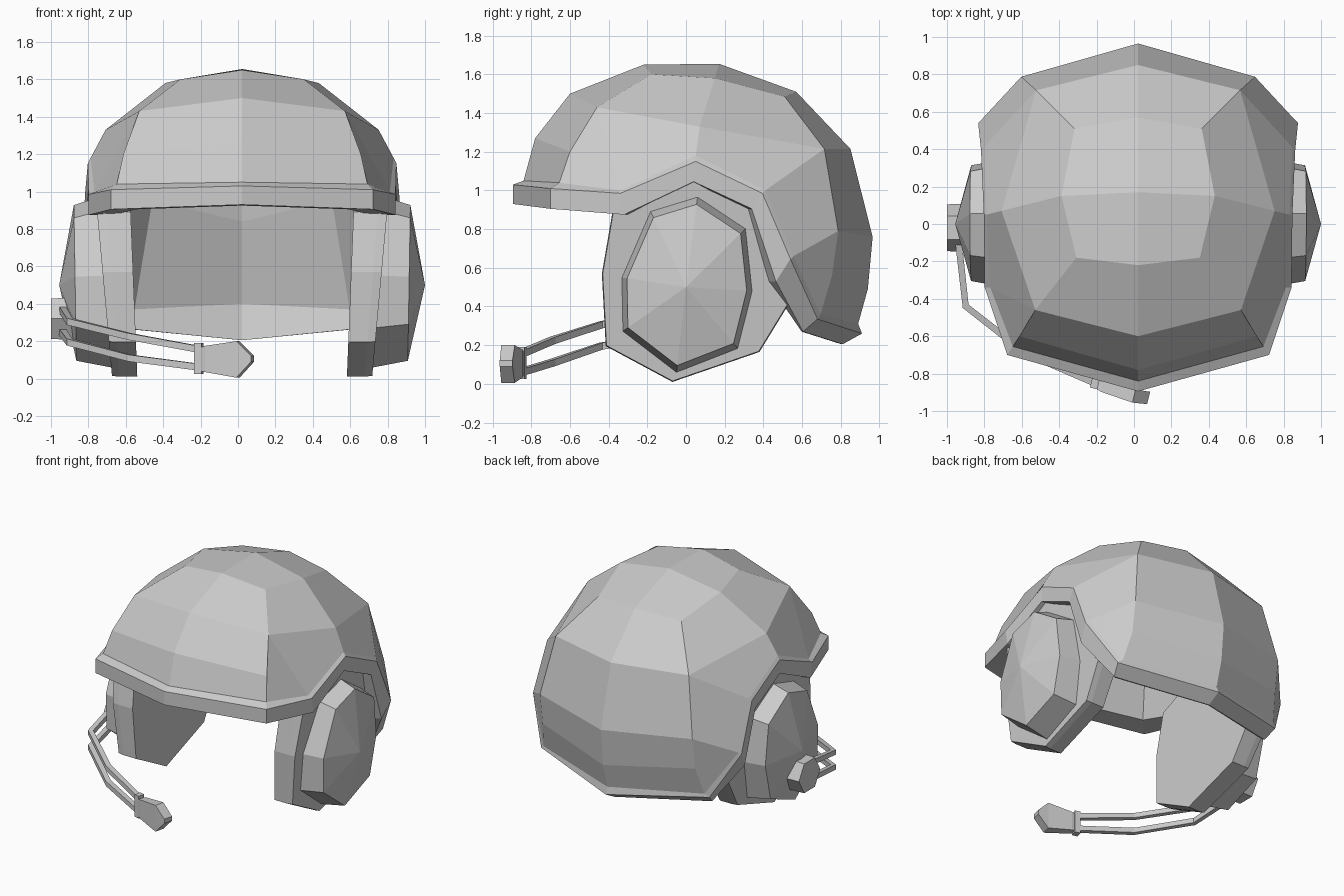
import bpy, bmesh, math
from mathutils import Vector

cube = bpy.data.objects.get("Cube")
if cube:
    bpy.data.objects.remove(cube, do_unlink=True)

MID = 0.022  # the symmetry plane sits slightly off centre because of the microphone

grey = bpy.data.materials.new("plain grey")
grey.use_nodes = True
TINT = (0.6, 0.6, 0.6, 1)
grey.diffuse_color = TINT
grey.node_tree.nodes["Principled BSDF"].inputs["Base Color"].default_value = TINT


def finish(name, bm, mirrored=False):
    """Turn a bmesh into a flat shaded object, optionally mirrored across the middle."""
    bmesh.ops.recalc_face_normals(bm, faces=bm.faces)
    mesh = bpy.data.meshes.new(name)
    bm.to_mesh(mesh)
    bm.free()
    mesh.materials.append(grey)
    obj = bpy.data.objects.new(name, mesh)
    bpy.context.collection.objects.link(obj)
    if mirrored:
        obj.location.x = MID
        mod = obj.modifiers.new("Mirror", 'MIRROR')
        mod.merge_threshold = 0.002
    return obj


def bridge(bm, a, b, closed=False):
    """Join two equal rows of vertices with quads."""
    count = len(a) if closed else len(a) - 1
    for i in range(count):
        j = (i + 1) % len(a)
        bm.faces.new((a[i], a[j], b[j], b[i]))


def loft(name, loops, mirrored=False, tip=None):
    """Skin closed loops, capping the start and either capping or pointing the end."""
    bm = bmesh.new()
    rows = [[bm.verts.new(p) for p in loop] for loop in loops]
    for a, b in zip(rows, rows[1:]):
        bridge(bm, a, b, True)
    bm.faces.new(rows[0])
    if tip:
        apex = bm.verts.new(tip)
        for i, v in enumerate(rows[-1]):
            bm.faces.new((v, rows[-1][i - 1], apex))
    else:
        bm.faces.new(rows[-1])
    return finish(name, bm, mirrored)


# Helmet shell: half of the faceted dome, arranged front to back
crown = [(0, 0.17, 1.655)]
upper_ring = [(0, -0.22, 1.65), (0.33, -0.18, 1.6), (0.41, 0.15, 1.58),
              (0.34, 0.51, 1.485), (0, 0.57, 1.51)]
middle_ring = [(0, -0.6, 1.5), (0.55, -0.46, 1.43), (0.73, 0.07, 1.33),
               (0.545, 0.715, 1.215), (0, 0.85, 1.215)]
brow = [(0, -0.78, 1.27), (0.635, -0.6, 1.2)]
nape_upper = [(0.625, 0.787, 0.79), (0, 0.965, 0.76)]
nape_lower = [(0.625, 0.755, 0.56), (0, 0.94, 0.49)]
hem = [(0, -0.84, 1.05), (0.67, -0.655, 1.04), (0.79, -0.34, 1.0), (0.81, 0.05, 1.18),
       (0.825, 0.41, 1.0), (0.84, 0.555, 0.66), (0.66, 0.695, 0.36), (0, 0.89, 0.31)]
rim_top = [(0, -0.895, 1.03), (0.7, -0.7, 1.01), (0.82, -0.34, 0.985), (0.825, 0.05, 1.15),
           (0.84, 0.395, 0.985), (0.855, 0.54, 0.645), (0.69, 0.68, 0.335), (0, 0.91, 0.26)]
rim_base = [(0, -0.895, 0.93), (0.7, -0.7, 0.905), (0.82, -0.32, 0.875), (0.82, 0.04, 1.045),
            (0.83, 0.34, 0.905), (0.83, 0.465, 0.53), (0.66, 0.605, 0.27), (0, 0.81, 0.205)]

# Lining: the lower edge and nape of the inner skin
lining_hem = [(0, -0.73, 0.925), (0.57, -0.56, 0.905), (0.69, -0.27, 0.875),
              (0.7, 0.05, 1.045), (0.71, 0.3, 0.905), (0.72, 0.42, 0.53),
              (0.645, 0.598, 0.27), (0, 0.803, 0.205)]
lining_upper = [(0.48, 0.57, 0.955), (0, 0.735, 0.84)]
lining_lower = [(0.575, 0.665, 0.37), (0, 0.85, 0.4)]


def dome(bm, scale, nape_a, nape_b, edge):
    """Build one dome skin from its scaled top and given nape and edge."""
    pivot = Vector((0, 0.05, 0.7))

    def put(points, factor=1):
        return [bm.verts.new(pivot + (Vector(p) - pivot) * factor) for p in points]
    top = put(crown, scale)[0]
    u, m, f = put(upper_ring, scale), put(middle_ring, scale), put(brow, scale)
    n, k, h = put(nape_a), put(nape_b), put(edge)
    bm.faces.new((top, u[0], u[1], u[2]))
    bm.faces.new((top, u[2], u[3], u[4]))
    bridge(bm, u, m)
    bridge(bm, m[:2], f)                                # forehead
    bridge(bm, f, h[:2])
    bm.faces.new((m[1], f[1], h[1], h[2]))              # temple
    bridge(bm, m[1:4], h[2:5])                          # above the ear
    bridge(bm, [m[3], n[0], k[0]], h[4:7])              # behind the ear
    for a, b in ((m[3:], n), (n, k), (k, h[6:])):       # back of the head
        bridge(bm, a, b)
    return h


bm = bmesh.new()
outer = dome(bm, 1, nape_upper, nape_lower, hem)
inner = dome(bm, 0.79, lining_upper, lining_lower, lining_hem)
rim_rows = [outer] + [[bm.verts.new(p) for p in row] for row in (rim_top, rim_base)] + [inner]
for a, b in zip(rim_rows, rim_rows[1:]):
    bridge(bm, a, b)
finish("helmet_shell", bm, True)

# Ear cushions: leaning slabs tucked under the shell, outlined in y and z
pad_outline = [(-0.38, 0.89), (-0.435, 0.57), (-0.415, 0.195), (-0.07, 0.01),
               (0.38, 0.165), (0.53, 0.41), (0.42, 0.92), (0.05, 1.09)]


def lean(outline, x, slope, grow=1.0):
    """Place a y/z outline at x, leaning outwards with height."""
    return [(x + slope * z, y * grow, 0.5 + (z - 0.5) * grow) for y, z in outline]


loft("ear_cushion", [lean(pad_outline, 0.56, 0.04), lean(pad_outline, 0.655, 0.08),
                     lean(pad_outline, 0.695, 0.09, 0.99)], True)

# Ear cups: eight sided shells with a shallow pointed cover
cup_outline = [(-0.185, 0.895), (0.06, 0.97), (0.31, 0.805), (0.345, 0.48),
               (0.27, 0.18), (-0.05, 0.055), (-0.33, 0.27), (-0.335, 0.55)]
loft("ear_cup", [lean(cup_outline, 0.67, 0.1), lean(cup_outline, 0.885, 0.015, 0.91)],
     True, (0.978, 0, 0.5))

# Boom hinge: six sided knob on the right ear cup
def hexagon(x, radius):
    return [(x, -0.02 + radius * math.cos(i * math.pi / 3),
             0.32 + radius * math.sin(i * math.pi / 3)) for i in range(6)]


loft("boom_hinge", [hexagon(-0.88, 0.13), hexagon(-1, 0.125)])


# Boom: two thin square rods running from the hinge to the microphone
def rod(name, heights, half=0.018):
    track = [(-0.94, -0.08), (-0.9, -0.44), (-0.58, -0.69), (-0.2, -0.855)]
    path = [Vector((x, y, z)) for (x, y), z in zip(track, heights)]
    loops = []
    for i, p in enumerate(path):
        along = path[min(i + 1, len(path) - 1)] - path[max(i - 1, 0)]
        side = along.cross(Vector((0, 0, 1))).normalized() * half
        up = Vector((0, 0, half))
        loops.append([p + side + up, p - side + up, p - side - up, p + side - up])
    loft(name, loops)


rod("boom_rod_upper", (0.37, 0.305, 0.225, 0.155))
rod("boom_rod_lower", (0.25, 0.195, 0.11, 0.06))


# Microphone: sections across the boom direction
def section(x, y, low, high, depth):
    dx, dy = 0.24 * depth, 0.97 * depth
    return [(x - dx, y - dy, low), (x + dx, y + dy, low),
            (x + dx, y + dy, high), (x - dx, y - dy, high)]


loft("microphone_collar", [section(-0.23, -0.85, 0.025, 0.19, 0.025),
                           section(-0.19, -0.86, 0.025, 0.19, 0.025)])
loft("microphone", [section(-0.2, -0.86, 0.04, 0.165, 0.02),
                    section(-0.17, -0.87, 0.035, 0.175, 0.028),
                    section(0.0, -0.92, 0.005, 0.2, 0.036),
                    section(0.078, -0.93, 0.09, 0.122, 0.034)])
